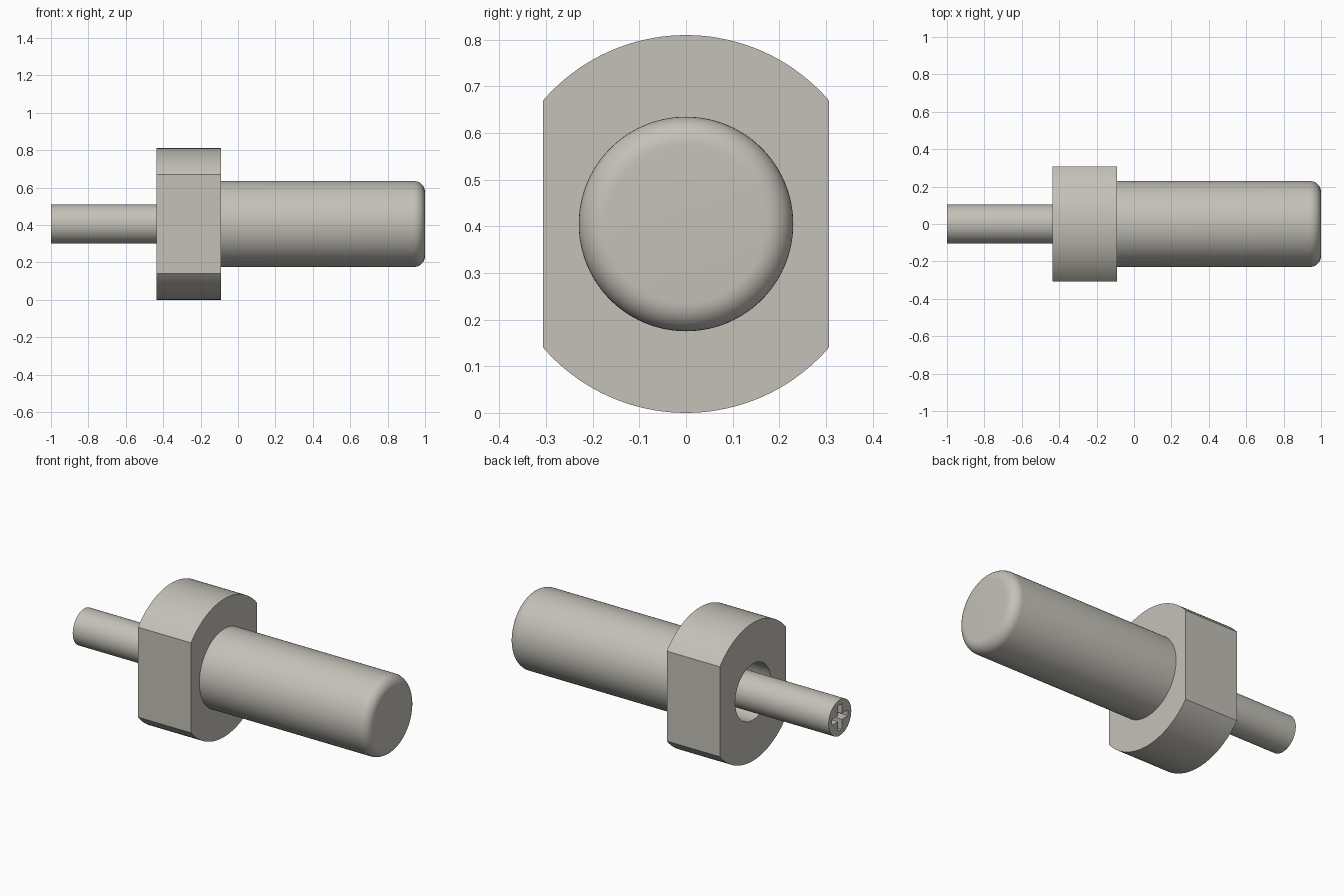
import bpy, bmesh, math

if "Cube" in bpy.data.objects:
    bpy.data.objects.remove(bpy.data.objects["Cube"])

AXIS_Z = 0.405          # height of the common axis
SEG = 96

metal = bpy.data.materials.new("warm grey metal")
metal.diffuse_color = (0.55, 0.535, 0.48, 1)
metal.use_nodes = True
metal.node_tree.nodes["Principled BSDF"].inputs["Base Color"].default_value = metal.diffuse_color


def make_object(name, bm):
    bmesh.ops.remove_doubles(bm, verts=bm.verts, dist=1e-5)
    bmesh.ops.recalc_face_normals(bm, faces=bm.faces)
    mesh = bpy.data.meshes.new(name)
    bm.to_mesh(mesh)
    bm.free()
    mesh.materials.append(metal)
    obj = bpy.data.objects.new(name, mesh)
    obj.location.z = AXIS_Z
    bpy.context.collection.objects.link(obj)
    return obj


def activate(obj):
    bpy.ops.object.select_all(action='DESELECT')
    obj.select_set(True)
    bpy.context.view_layer.objects.active = obj


def smooth(obj):
    activate(obj)
    bpy.ops.object.shade_smooth_by_angle(angle=math.radians(30))


def lathe(name, profile):
    """Closed solid turned around x from (x, radius) pairs, with flat end caps."""
    bm = bmesh.new()
    rings = [[bm.verts.new((x, r * math.cos(2 * math.pi * i / SEG),
                            r * math.sin(2 * math.pi * i / SEG)))
              for i in range(SEG)] for x, r in profile]
    for a, b in zip(rings, rings[1:]):
        for i in range(SEG):
            j = (i + 1) % SEG
            bm.faces.new((a[i], a[j], b[j], b[i]))
    bm.faces.new(rings[0])
    bm.faces.new(rings[-1])
    return make_object(name, bm)


# Barrel with a rounded free end
R, FILLET = 0.23, 0.06
round_end = [(1 - FILLET + FILLET * math.sin(t), R - FILLET + FILLET * math.cos(t))
             for t in (math.pi / 2 * k / 10 for k in range(11))]
smooth(lathe("barrel", [(-0.09, R)] + round_end))

# Collar: round disc with two flats and a central bore
X0, X1, RC, FLAT, BORE = -0.435, -0.09, 0.405, 0.307, 0.165
corner = math.acos(FLAT / RC)
angles = []
for side in (0, math.pi):
    angles += [side - corner + 2 * corner * k / 16 for k in range(16)]
    angles += [side + corner + (math.pi - 2 * corner) * k / 40 for k in range(40)]
bm = bmesh.new()
loops = []
for x, inner in ((X0, False), (X1, False), (X1, True), (X0, True)):
    ring = []
    for a in angles:
        c, s = math.cos(a), math.sin(a)
        r = BORE if inner else min(RC, FLAT / max(abs(c), 1e-6))
        ring.append(bm.verts.new((x, r * c, r * s)))
    loops.append(ring)
n = len(angles)
for k in range(4):
    a, b = loops[k], loops[(k + 1) % 4]
    for i in range(n):
        j = (i + 1) % n
        bm.faces.new((a[i], a[j], b[j], b[i]))
smooth(make_object("collar", bm))

# Pin with a cross-shaped recess in its end
pin = lathe("pin", [(-1.0, 0.105), (-0.08, 0.105)])
L, W = 0.075, 0.017
outline = [(L, -W), (L, W), (W, W), (W, L), (-W, L), (-W, W),
           (-L, W), (-L, -W), (-W, -W), (-W, -L), (W, -L), (W, -W)]
bm = bmesh.new()
face = bm.faces.new([bm.verts.new((-1.05, y, z)) for y, z in outline])
ext = bmesh.ops.extrude_face_region(bm, geom=[face])
bmesh.ops.translate(bm, vec=(0.11, 0, 0),
                    verts=[v for v in ext["geom"] if isinstance(v, bmesh.types.BMVert)])
cutter = make_object("cross_cutter", bm)
cutter.hide_render = True
cut = pin.modifiers.new("cross recess", 'BOOLEAN')
cut.operation, cut.solver, cut.object = 'DIFFERENCE', 'EXACT', cutter
activate(pin)
bpy.ops.object.modifier_apply(modifier=cut.name)
bpy.data.objects.remove(cutter)
smooth(pin)
